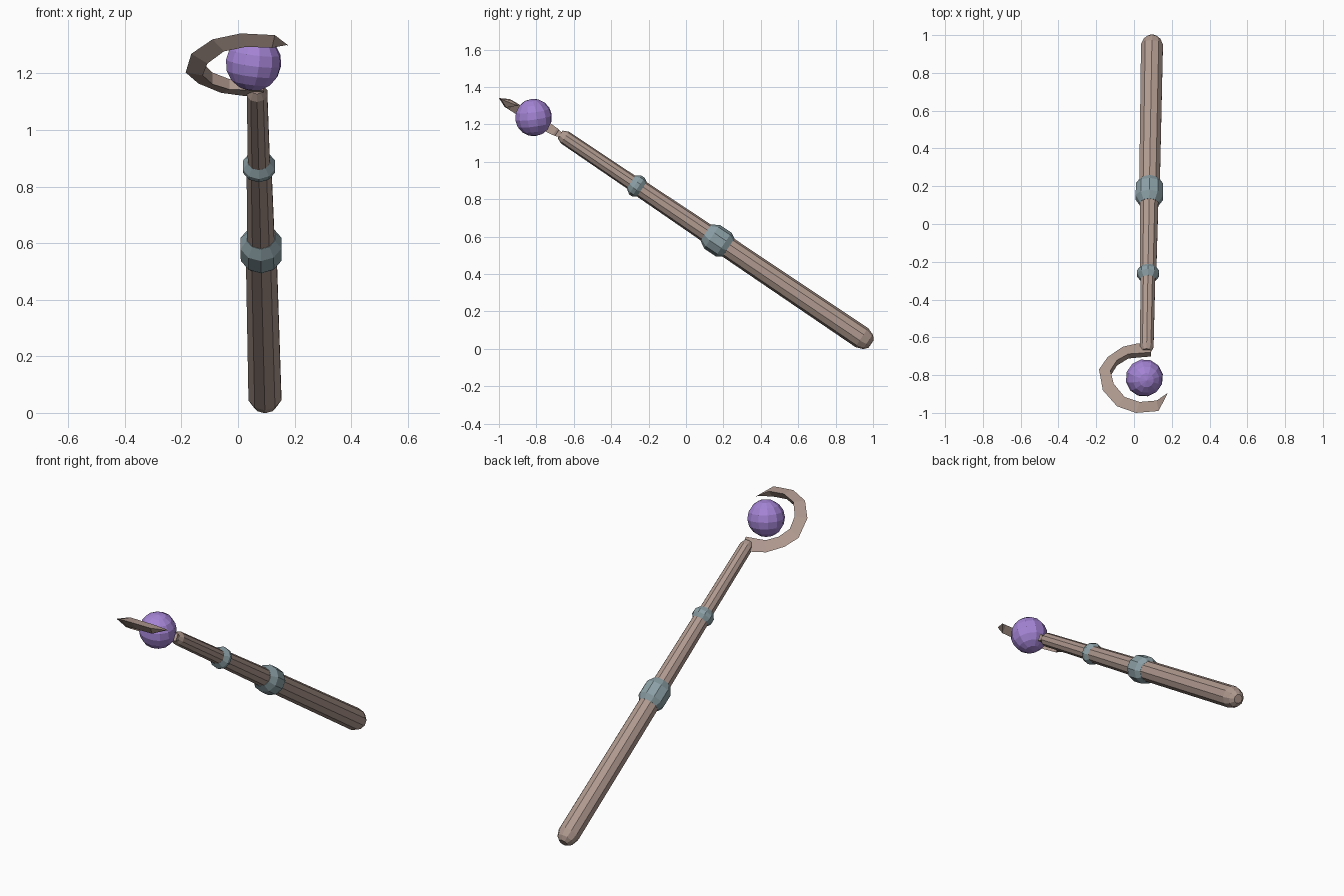
import bpy, bmesh
from math import cos, sin, pi
from mathutils import Vector

if "Cube" in bpy.data.objects:
    bpy.data.objects.remove(bpy.data.objects["Cube"])

BASE = Vector((0.095, 0.94, 0.06))
TOP = Vector((0.067, -0.67, 1.145))
AXIS = (TOP - BASE).normalized()
SIDE = Vector((1, 0, 0)) - AXIS * AXIS.x
SIDE.normalize()
UP = AXIS.cross(SIDE)
if UP.z < 0:
    UP = -UP


def material(name, rgb):
    m = bpy.data.materials.new(name)
    m.diffuse_color = (*rgb, 1)
    m.use_nodes = True
    m.node_tree.nodes["Principled BSDF"].inputs["Base Color"].default_value = m.diffuse_color
    return m


WOOD = material("wood", (0.43, 0.32, 0.275))
METAL = material("metal", (0.26, 0.35, 0.38))
GEM = material("gem", (0.37, 0.23, 0.66))


def loft(name, sections, mat):
    """Skin a list of equal-sized point rings and cap both ends."""
    bm = bmesh.new()
    rings = [[bm.verts.new(p) for p in s] for s in sections]
    n = len(rings[0])
    for a, b in zip(rings, rings[1:]):
        for i in range(n):
            j = (i + 1) % n
            bm.faces.new((a[i], a[j], b[j], b[i]))
    bm.faces.new(rings[0])
    bm.faces.new(rings[-1])
    bmesh.ops.recalc_face_normals(bm, faces=bm.faces)
    me = bpy.data.meshes.new(name)
    bm.to_mesh(me)
    bm.free()
    me.materials.append(mat)
    ob = bpy.data.objects.new(name, me)
    bpy.context.collection.objects.link(ob)
    return ob


def turned(name, profile, mat, sides=10):
    """Turn (distance, radius) pairs around the tilted staff axis."""
    loft(name, [[BASE + AXIS * d + (SIDE * cos(2 * pi * (i + .5) / sides)
                 + UP * sin(2 * pi * (i + .5) / sides)) * r
                 for i in range(sides)] for d, r in profile], mat)


# Tapered shaft with rounded butt
turned("shaft", [(-0.06, 0.025), (-0.04, 0.047), (0, 0.061), (0.92, 0.057),
                 (0.96, 0.051), (1.45, 0.046), (1.46, 0.041),
                 (1.915, 0.038), (1.945, 0.024)], WOOD)

# Metal collars
turned("large_collar", [(0.86, 0.058), (0.89, 0.076), (0.965, 0.076), (1.005, 0.052)], METAL)
turned("small_collar", [(1.418, 0.046), (1.44, 0.06), (1.46, 0.06), (1.488, 0.041)], METAL)

# Hook: triangular section, sharp outer edge and flat inner face (x, y as seen from above)
outer = [(0.09, -0.635), (0.02, -0.632), (-0.06, -0.65), (-0.14, -0.705), (-0.185, -0.77),
         (-0.165, -0.88), (-0.09, -0.965), (0.01, -1.0), (0.13, -0.99), (0.178, -0.896)]
inner = [(0.09, -0.69), (0.03, -0.695), (-0.03, -0.70), (-0.09, -0.735), (-0.125, -0.79),
         (-0.108, -0.86), (-0.05, -0.93), (0.03, -0.956), (0.12, -0.948), (0.17, -0.902)]
thick = [0.02, 0.02, 0.022, 0.025, 0.027, 0.027, 0.026, 0.025, 0.024, 0.003]


def on_plane(p):
    return Vector((p[0], p[1], 1.137 - 0.6 * (p[1] + 0.66)))


sections = []
for o, i, t in zip(outer, inner, thick):
    a, b = on_plane(o), on_plane(i)
    sections.append([a, b + UP * t, b - UP * t])
sections[-1] = [p + Vector((0, 0, 0.02)) for p in sections[-1]]
loft("hook", sections, WOOD)

# Faceted gem held in the hook
bpy.ops.mesh.primitive_uv_sphere_add(segments=12, ring_count=8, radius=0.1,
                                     location=(0.055, -0.815, 1.237))
gem = bpy.context.object
gem.name = "gem"
gem.rotation_euler = (0.15, 0.1, 0.2)
gem.data.materials.append(GEM)
